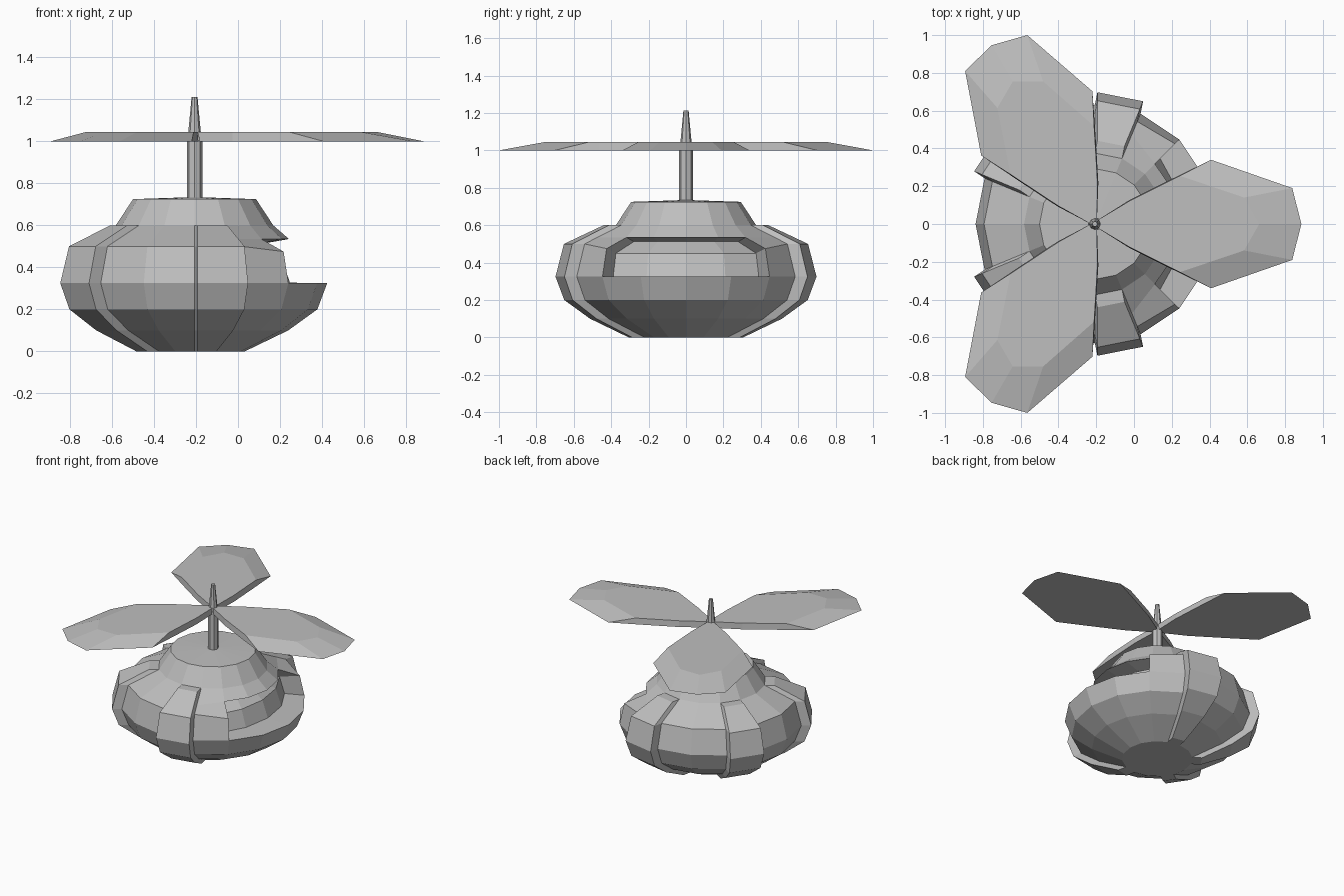
import bpy, bmesh
from math import sin, cos, pi, radians

if "Cube" in bpy.data.objects:
    bpy.data.objects.remove(bpy.data.objects["Cube"])

AXIS = -0.207      # x of the rotor axis
SIDES = 16
STEP = 2 * pi / SIDES
OPEN = 2           # cockpit half width, in sectors

grey = bpy.data.materials.new("plain_grey")
grey.use_nodes = True
grey.diffuse_color = (0.52, 0.52, 0.52, 1)
grey.node_tree.nodes["Principled BSDF"].inputs["Base Color"].default_value = (0.52, 0.52, 0.52, 1)


def finish(name, bm):
    bmesh.ops.remove_doubles(bm, verts=bm.verts, dist=0.0005)
    bmesh.ops.recalc_face_normals(bm, faces=bm.faces)
    mesh = bpy.data.meshes.new(name)
    bm.to_mesh(mesh)
    bm.free()
    mesh.materials.append(grey)
    obj = bpy.data.objects.new(name, mesh)
    obj.location.x = AXIS
    bpy.context.collection.objects.link(obj)
    return obj


def face(bm, points):
    return bm.faces.new([bm.verts.new(p) for p in points])


def loft(bm, rows, closed=False):
    for a, b in zip(rows, rows[1:]):
        count = len(a) if closed else len(a) - 1
        for i in range(count):
            k = (i + 1) % len(a)
            face(bm, (a[i], a[k], b[k], b[i]))


def polar(rx, j, z, ry=None):
    return (rx * cos(j * STEP), (ry or rx) * sin(j * STEP), z)


# Hull: faceted bowl with a cockpit opening towards +x
profile = [(0.24, 0), (0.447, 0.1), (0.585, 0.2), (0.632, 0.325),
           (0.587, 0.5), (0.513, 0.535), (0.375, 0.6), (0.293, 0.725)]
SILL, SHOULDER, VISOR = 3, 4, 5


def hull_point(i, j):
    r, z = profile[i]
    if abs(j) <= OPEN and i == SHOULDER:
        r, z = 0.6, 0.475
    if abs(j) <= OPEN and i == VISOR:
        r = 0.45
    return polar(r, j, z)


bm = bmesh.new()
for j in range(-SIDES // 2, SIDES // 2):
    for i in range(len(profile) - 1):
        if -OPEN <= j < OPEN and SILL <= i < VISOR:
            continue
        face(bm, (hull_point(i, j), hull_point(i, j + 1),
                  hull_point(i + 1, j + 1), hull_point(i + 1, j)))
    face(bm, (hull_point(7, j), hull_point(7, j + 1), (0, 0, 0.735)))
face(bm, [hull_point(0, j) for j in range(SIDES // 2, -SIDES // 2, -1)])

# Cockpit recess: ledge, sunken window, visor underside and side walls
columns = range(-OPEN, OPEN + 1)
recess = [[polar(rx, j, z, ry) for j in columns]
          for rx, ry, z in ((0.455, 0.55, 0.327), (0.41, 0.53, 0.45), (0.32, 0.395, 0.512))]
sill = [hull_point(SILL, j) for j in columns]
visor = [hull_point(VISOR, j) for j in columns]
loft(bm, [sill] + recess + [visor])
for end, j in ((0, -OPEN), (-1, OPEN)):
    rim = [hull_point(i, j) for i in (SILL, SHOULDER, VISOR)]
    loft(bm, [rim, [row[end] for row in recess]])
finish("hull", bm)


# Raised ribs: one sector of the hull pushed outwards
def rib(name, j, side):
    bm = bmesh.new()
    mid = (j + 0.5) * STEP
    rows = []
    for r, z in [p for p in profile if p[1] != 0.535 and p[1] < 0.7]:
        ring = []
        for k, push in ((j, -0.03), (j + 1, -0.03), (j + 1, 0.067), (j, 0.067)):
            x, y, _ = polar(r, k, z)
            ring.append((x + push * cos(mid), side * (y + push * sin(mid)), z))
        rows.append(ring)
    loft(bm, rows, closed=True)
    face(bm, rows[0])
    face(bm, rows[-1])
    finish(name, bm)


for label, side in (("front", -1), ("back", 1)):
    rib(label + "_side_rib", 3, side)
    rib(label + "_tail_rib", 6, side)


# Rotor shaft and tapered spike
def cone(name, r1, r2, z1, z2):
    bm = bmesh.new()
    rows = [[(r * cos(k * pi / 4), r * sin(k * pi / 4), z) for k in range(8)]
            for r, z in ((r1, z1), (r2, z2))]
    loft(bm, rows, closed=True)
    face(bm, rows[0])
    face(bm, rows[1])
    finish(name, bm)


cone("rotor_shaft", 0.037, 0.037, 0.71, 1.02)
cone("rotor_spike", 0.034, 0.014, 1.0, 1.212)

# Rotor blades: flat underside, bevelled outer top
lower = [(0, 0.012), (0.18, 0.125), (0.40, 0.235), (0.615, 0.34), (1.045, 0.19), (1.093, 0)]
upper = [(0, 0.012), (0.18, 0.12), (0.40, 0.23), (0.45, 0.255), (0.79, 0.14), (0.87, 0)]


def outline(half, z):
    return [(x, y, z) for x, y in half] + [(x, -y, z) for x, y in half[-2::-1]]


for n, name in enumerate(("side_blade", "back_blade", "front_blade")):
    bm = bmesh.new()
    rows = [outline(lower, 1.0), outline(upper, 1.045)]
    loft(bm, rows, closed=True)
    face(bm, rows[0])
    face(bm, rows[1])
    blade = finish(name, bm)
    blade.rotation_euler.z = radians(120 * n)
